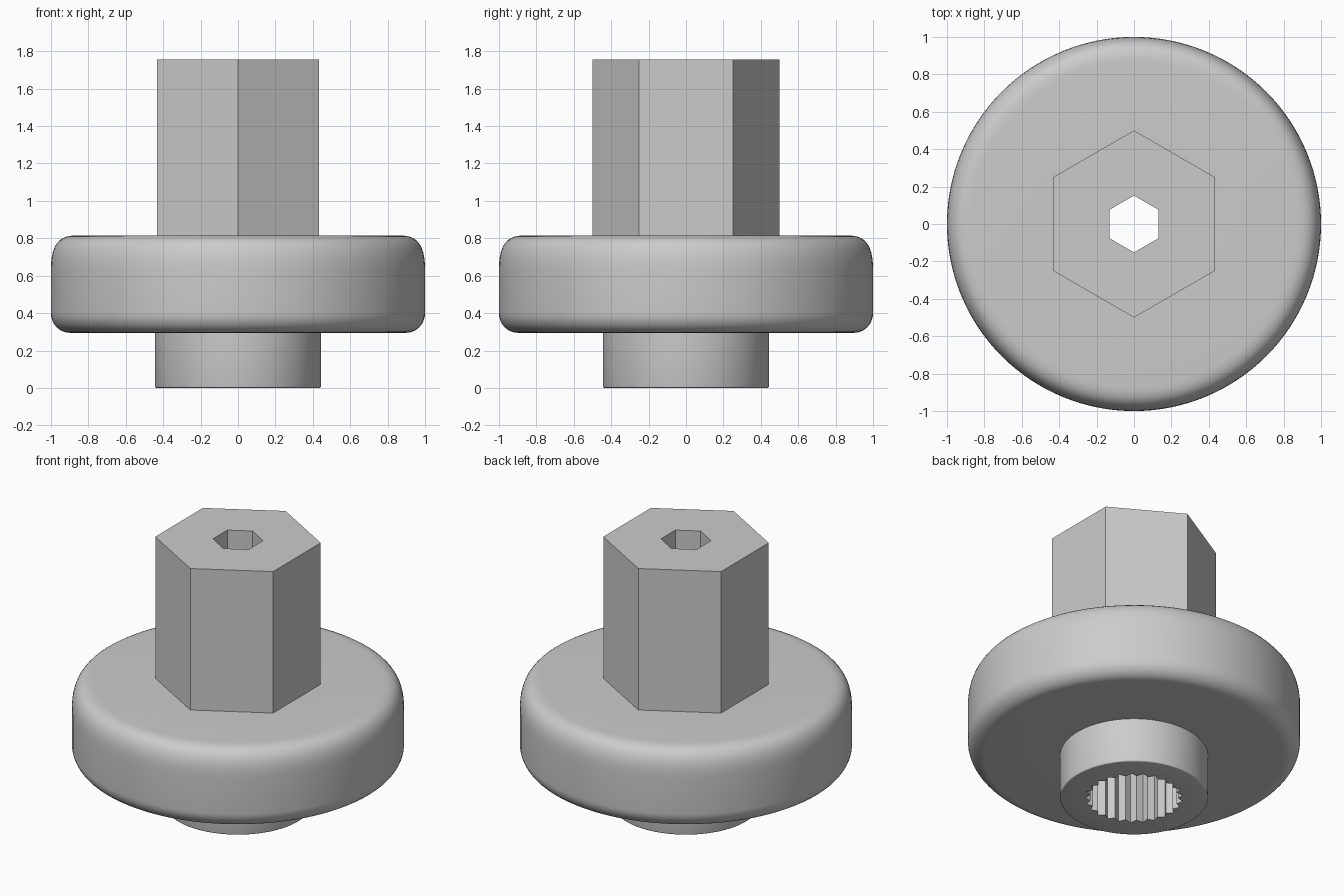
import bpy
import bmesh
from math import sin, cos, pi, radians

if "Cube" in bpy.data.objects:
    bpy.data.objects.remove(bpy.data.objects["Cube"])

grey = bpy.data.materials.new("light_grey")
grey.use_nodes = True
colour = (0.6, 0.6, 0.6, 1)
grey.diffuse_color = colour
grey.node_tree.nodes["Principled BSDF"].inputs["Base Color"].default_value = colour


def make_object(name, bm):
    bmesh.ops.recalc_face_normals(bm, faces=bm.faces)
    mesh = bpy.data.meshes.new(name)
    bm.to_mesh(mesh)
    bm.free()
    mesh.materials.append(grey)
    obj = bpy.data.objects.new(name, mesh)
    bpy.context.collection.objects.link(obj)
    return obj


def prism(name, radii, z0, z1):
    """Extrude a star or polygon; its first corner points to +y."""
    bm = bmesh.new()
    n = len(radii)
    ring = [bm.verts.new((r * sin(2 * pi * i / n), r * cos(2 * pi * i / n), z0))
            for i, r in enumerate(radii)]
    base = bm.faces.new(ring)
    top = bmesh.ops.extrude_face_region(bm, geom=[base], use_keep_orig=True)["geom"]
    moved = [v for v in top if isinstance(v, bmesh.types.BMVert)]
    bmesh.ops.translate(bm, verts=moved, vec=(0, 0, z1 - z0))
    return make_object(name, bm)


def lathe(name, profile, sides=128):
    """Revolve (radius, z) points into a closed solid."""
    bm = bmesh.new()
    rings = [[bm.verts.new((r * cos(2 * pi * i / sides), r * sin(2 * pi * i / sides), z))
              for i in range(sides)] for r, z in profile]
    for a, b in zip(rings, rings[1:]):
        for i in range(sides):
            j = (i + 1) % sides
            bm.faces.new((a[i], a[j], b[j], b[i]))
    bm.faces.new(rings[0])
    bm.faces.new(rings[-1])
    return make_object(name, bm)


def rounding(start, corner, end, pull, steps=10):
    """Cubic curve that rounds a profile corner."""
    c1 = [s + (c - s) * pull for s, c in zip(start, corner)]
    c2 = [e + (c - e) * pull for e, c in zip(end, corner)]
    points = []
    for k in range(steps + 1):
        t = k / steps
        u = 1 - t
        points.append(tuple(u**3 * p + 3 * u * u * t * q + 3 * u * t * t * r + t**3 * s
                            for p, q, r, s in zip(start, c1, c2, end)))
    return points


# Boss and rounded flange in one turned profile
profile = rounding((0.435, 0), (0.445, 0), (0.445, 0.01), 0.55, 3)
profile += [(0.445, 0.295)]
profile += rounding((0.9, 0.295), (1, 0.295), (1, 0.4), 0.55)
profile += rounding((1, 0.635), (1, 0.815), (0.87, 0.815), 0.7)
hub = lathe("hub", profile)

# Hexagonal shaft, through bore and toothed socket
shaft = prism("hex_shaft", [0.5] * 6, 0.6, 1.755)
bore = prism("bore_cutter", [0.152] * 6, -0.2, 2)
socket = prism("spline_cutter", [0.296, 0.265] * 25, -0.1, 0.5)

bpy.ops.object.select_all(action='DESELECT')
bpy.context.view_layer.objects.active = hub
hub.select_set(True)
for tool, operation in ((shaft, 'UNION'), (bore, 'DIFFERENCE'), (socket, 'DIFFERENCE')):
    tool.hide_render = True
    mod = hub.modifiers.new(tool.name, 'BOOLEAN')
    mod.operation = operation
    mod.solver = 'EXACT'
    mod.object = tool
    bpy.ops.object.modifier_apply(modifier=mod.name)
    bpy.data.objects.remove(tool)

bpy.ops.object.shade_smooth_by_angle(angle=radians(25))
